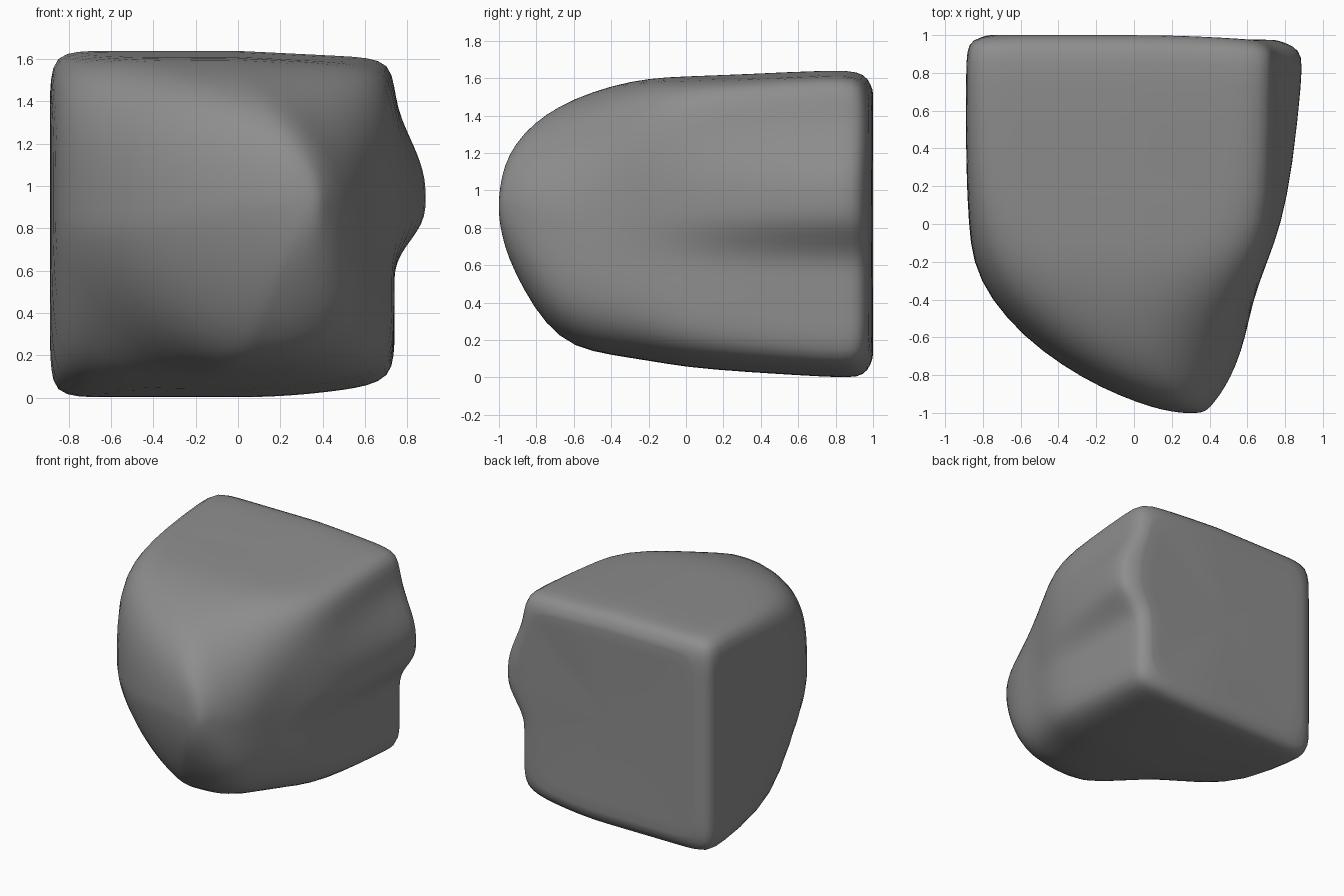
import bpy, bmesh
from math import sin, cos, pi

if "Cube" in bpy.data.objects:
    bpy.data.objects.remove(bpy.data.objects["Cube"], do_unlink=True)

SIDES = 72

# Sections from back to tip: y, x min, x max, z min, z max, squareness, side bulge
SECTIONS = [
    (1.00, -.77, .65, .11, 1.53, 14, .10),
    (.975, -.86, .72, .035, 1.6, 20, .13),
    (.92, -.885, .74, 0, 1.635, 24, .15),
    (.8, -.89, .74, 0, 1.645, 24, .15),
    (.3, -.89, .74, .03, 1.62, 15, .1),
    (0, -.875, .735, .055, 1.61, 10, .045),
    (-.2, -.855, .69, .09, 1.6, 6.5, .015),
    (-.4, -.76, .63, .12, 1.56, 5, 0),
    (-.6, -.58, .59, .16, 1.49, 4, 0),
    (-.75, -.38, .54, .28, 1.41, 3.4, 0),
    (-.87, -.17, .48, .47, 1.31, 2.8, 0),
    (-.95, .03, .42, .64, 1.19, 2.4, 0),
    (-.985, .15, .39, .76, 1.08, 2.1, 0),
    (-1, .25, .35, .86, .97, 2, 0),
]


def smooth(a, b, v):
    t = min(1, max(0, (v - a) / (b - a)))
    return t * t * (3 - 2 * t)


def section_point(section, angle):
    y, x0, x1, z0, z1, n, bulge = section
    c, s = cos(angle), sin(angle)
    # Corners wear rounder toward the tip, most of all the lower outer one
    wear = 1 - smooth(-.2, .75, y)
    if c < 0 and s < 0:
        n = max(1.45, n * (1 - .68 * wear))
    elif c < 0:
        n = max(2, n * (1 - .22 * wear))
    elif s > 0:
        n = max(1.8, n * (1 - .45 * (1 - smooth(-.6, 0, y))))
    r = (abs(c) ** n + abs(s) ** n) ** (-1 / n)
    x = (x0 + x1) / 2 + r * c * (x1 - x0) / 2
    z = (z0 + z1) / 2 + r * s * (z1 - z0) / 2
    # Ledge with a groove beneath it, lifted lower edge, tilted top and back
    side = max(0, x)
    ledge = smooth(.6, .88, z) * (1 - smooth(.98, 1.5, z))
    z += .14 * side ** 2 * (1 - smooth(0, .6, z))
    z -= .05 * side * smooth(1, 1.6, z)
    y -= .06 * side ** 2 * smooth(.5, 1, y)
    x += bulge * ledge * smooth(0, .7, c)
    return x, y, z


# Boulder body lofted through the sections
bm = bmesh.new()
rings = [[bm.verts.new(section_point(sec, 2 * pi * i / SIDES)) for i in range(SIDES)]
         for sec in SECTIONS]
for a, b in zip(rings, rings[1:]):
    for i in range(SIDES):
        j = (i + 1) % SIDES
        bm.faces.new((a[i], a[j], b[j], b[i]))

# Tip cap, and back cap with an inner ring to keep it flat
tip_cap = bm.faces.new(rings[-1])
back_cap = bm.faces.new(rings[0])
bmesh.ops.inset_individual(bm, faces=[back_cap], thickness=.04)
bmesh.ops.poke(bm, faces=[tip_cap, back_cap])
bmesh.ops.recalc_face_normals(bm, faces=bm.faces)

mesh = bpy.data.meshes.new("boulder")
bm.to_mesh(mesh)
bm.free()
boulder = bpy.data.objects.new("boulder", mesh)
bpy.context.collection.objects.link(boulder)
mesh.polygons.foreach_set("use_smooth", [True] * len(mesh.polygons))
subdivision = boulder.modifiers.new("rounding", "SUBSURF")
subdivision.levels = subdivision.render_levels = 1

# Stone colour
stone = bpy.data.materials.new("grey stone")
stone.use_nodes = True
colour = (.27, .27, .27, 1)
stone.diffuse_color = colour
stone.node_tree.nodes["Principled BSDF"].inputs["Base Color"].default_value = colour
mesh.materials.append(stone)
